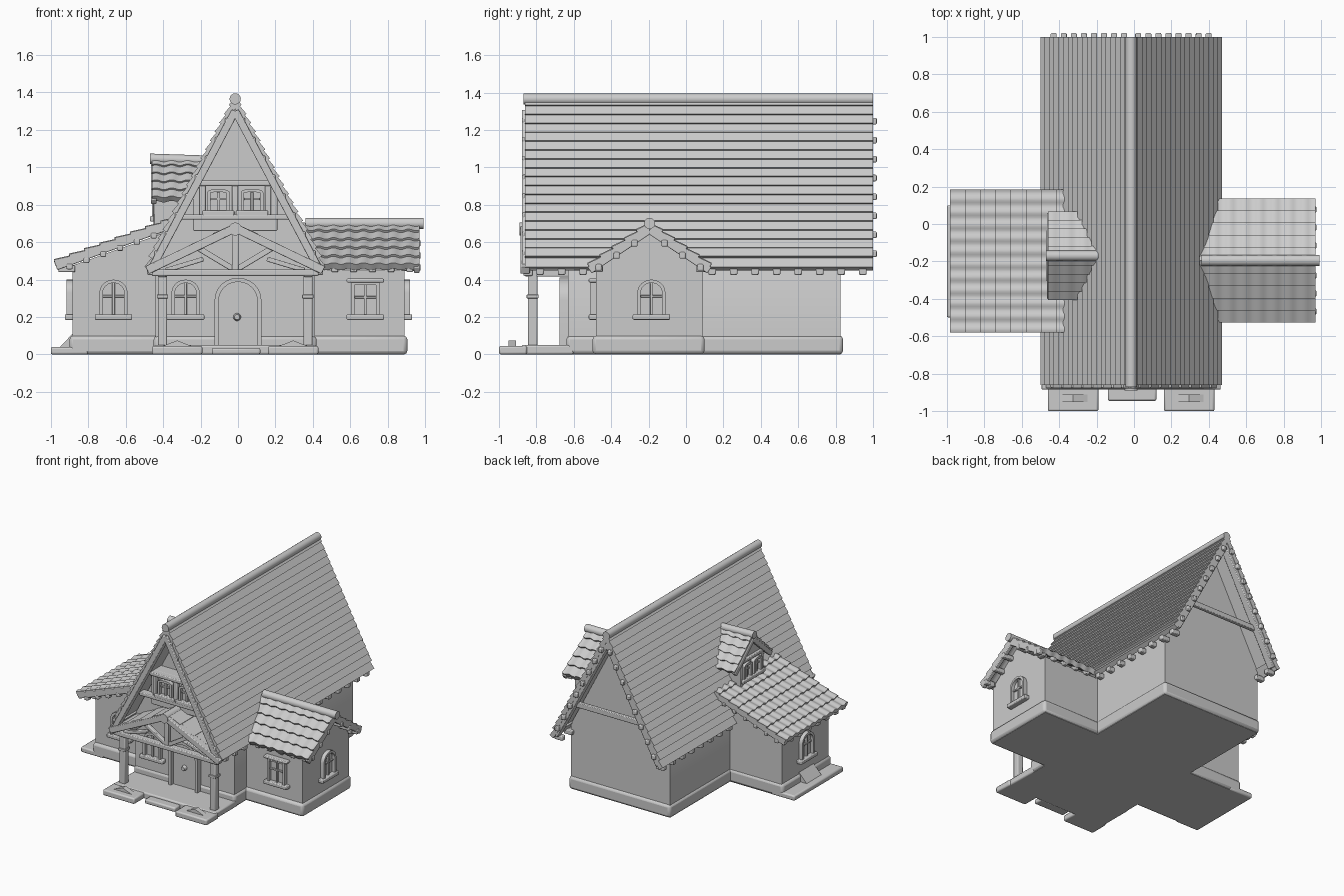
import bpy, bmesh, math
from mathutils import Vector, Matrix

if "Cube" in bpy.data.objects:
    bpy.data.objects.remove(bpy.data.objects["Cube"])

clay = bpy.data.materials.new("pale grey clay")
clay.use_nodes = True
GREY = (0.6, 0.6, 0.6, 1)
clay.diffuse_color = GREY
clay.node_tree.nodes["Principled BSDF"].inputs["Base Color"].default_value = GREY
parts = []
CX = -0.015    # house ridge line
WY = -0.195    # centre line of both wings


def finish(name, bm, bevel=0):
    bmesh.ops.recalc_face_normals(bm, faces=bm.faces)
    mesh = bpy.data.meshes.new(name)
    bm.to_mesh(mesh)
    bm.free()
    mesh.materials.append(clay)
    ob = bpy.data.objects.new(name, mesh)
    bpy.context.scene.collection.objects.link(ob)
    if bevel:
        mod = ob.modifiers.new("soft edges", "BEVEL")
        mod.width, mod.segments = bevel, 2
    parts.append(ob)
    return ob


def loft(name, profile, axis, stations, wave=None, bevel=0):
    """Sweep a (u, z) outline along x or y; wave lifts each station."""
    bm = bmesh.new()
    rings = []
    for s in stations:
        lift = wave(s) if wave else 0
        rings.append([bm.verts.new((s, u, z + lift) if axis == "x" else (u, s, z + lift))
                      for u, z in profile])
    for a, b in zip(rings, rings[1:]):
        for i in range(len(a)):
            j = (i + 1) % len(a)
            bm.faces.new((a[i], a[j], b[j], b[i]))
    bm.faces.new(rings[0])
    bm.faces.new(rings[-1])
    return finish(name, bm, bevel)


def box(name, x, y, z, bevel=0.006):
    """Box from three (low, high) ranges."""
    return loft(name, [(x[0], z[0]), (x[1], z[0]), (x[1], z[1]), (x[0], z[1])], "y", y, None, bevel)


def beam(name, p, q, w, h, bevel=0.005):
    """Timber between two points, w wide and h deep."""
    p, q = Vector(p), Vector(q)
    d = q - p
    ob = box(name, (-w / 2, w / 2), (-h / 2, h / 2), (0, d.length), bevel)
    ob.matrix_world = Matrix.Translation(p) @ d.to_track_quat("Z", "Y").to_matrix().to_4x4()
    return ob


def log(name, p, q, r):
    p, q = Vector(p), Vector(q)
    bm = bmesh.new()
    bmesh.ops.create_cone(bm, cap_ends=True, segments=16, radius1=r, radius2=r, depth=(q - p).length)
    ob = finish(name, bm)
    ob.matrix_world = Matrix.Translation((p + q) / 2) @ (q - p).to_track_quat("Z", "Y").to_matrix().to_4x4()
    return ob


def slope(name, top, low, axis, a, b, courses, thick=0.035, step=0.012, waves=0):
    """Roof slope with overlapping courses, optionally rippled into tiles."""
    top, low = Vector(top), Vector(low)
    d = low - top
    n = Vector((-d.y, d.x)).normalized()
    if n.y < 0:
        n = -n
    pts = []
    for i in range(courses):
        pts += [top + d * (i / courses), top + d * ((i + 1) / courses) + n * step]
    pts += [low - n * thick, top - n * thick]
    k = max(1, waves * 6)
    stations = [a + (b - a) * i / k for i in range(k + 1)]
    ripple = (lambda s: 0.005 * math.sin((s - a) / (b - a) * waves * math.tau)) if waves else None
    return loft(name, pts, axis, stations, ripple)


def arch(w, z0, z1, rise):
    """Half width w outline with a rounded head."""
    return [(w, z0)] + [(w * math.cos(t), z1 - rise + rise * math.sin(t))
                        for t in [math.pi * i / 12 for i in range(13)]] + [(-w, z0)]


def window(name, x, y, z, w, h, rise, angle=0, sill=True):
    """Framed window facing -y, turned about z by angle."""
    m = Matrix.Translation((x, y, z)) @ Matrix.Rotation(angle, 4, "Z")
    t = 0.018
    outer, inner = arch(w, 0, h, rise), arch(w - t, 0, h - t, max(rise - t, 0.001))
    made = [loft(name + "_frame", outer + inner[::-1], "y", (-0.03, 0.02)),
            loft(name + "_pane", inner, "y", (-0.006, 0.02)),
            box(name + "_mullion", (-0.007, 0.007), (-0.02, 0), (0, h - t), 0.002),
            box(name + "_glazing_bar", (t - w, w - t), (-0.018, 0), (h * 0.5, h * 0.5 + 0.012), 0.002)]
    if sill:
        made.append(box(name + "_sill", (-w - 0.025, w + 0.025), (-0.04, 0.02), (-0.025, 0.004)))
    for ob in made:
        ob.matrix_world = m


def gable(apex_z, half, wall_z, centre):
    return [(centre - half, 0), (centre + half, 0), (centre + half, wall_z),
            (centre, apex_z), (centre - half, wall_z)]


# House body, wings and plinths
loft("house_walls", gable(1.31, 0.425, 0.5, CX), "y", (-0.63, 0.825))
loft("right_wing_walls", gable(0.68, 0.285, 0.45, WY), "x", (0.2, 0.89))
loft("left_wing_walls", [(-0.885, 0), (-0.2, 0), (-0.2, 0.72), (-0.885, 0.475)], "y", (-0.48, 0.09))
box("house_plinth", (-0.45, 0.42), (-0.64, 0.84), (0, 0.1), 0.02)
box("right_wing_plinth", (0.3, 0.905), (-0.5, 0.1), (0, 0.1), 0.02)
box("left_wing_plinth", (-0.9, -0.3), (-0.5, 0.1), (0, 0.1), 0.02)

# Main roof: tiled slopes, flared eaves, rafter tails and purlin ends
log("main_ridge", (CX, -0.87, 1.365), (CX, 1, 1.365), 0.03)
for side, label in ((-1, "left"), (1, "right")):
    eave = CX + side * 0.455
    slope("main_roof_" + label, (CX, 1.375), (eave, 0.52), "y", -0.86, 1, 18, 0.03, 0.011)
    slope("eave_flare_" + label, (CX + side * 0.435, 0.53), (CX + side * 0.48, 0.465), "y",
          -0.86, 1, 1, 0.03, 0.006)
    for y in (-0.85, 0.97):
        beam("gable_rafter_" + label, (CX, y, 1.3), (CX + side * 0.44, y, 0.47), 0.055, 0.04)
        for i in range(8):
            f = (i + 0.7) / 8
            px, pz = CX + side * 0.43 * f, 1.3 - 0.81 * f
            box("purlin_end_" + label, (px - 0.016, px + 0.016), (y - 0.026, y + 0.05), (pz, pz + 0.035))
    for i in range(16):
        y = -0.8 + i * 0.115
        box("rafter_tail_" + label, sorted((CX + side * 0.40, CX + side * 0.47)),
            (y, y + 0.04), (0.425, 0.46))
beam("rear_collar_beam", (-0.3, 0.95, 0.74), (0.27, 0.95, 0.74), 0.03, 0.04)

# Front gable window band
box("gable_window_wall", (-0.24, 0.21), (-0.72, -0.6), (0.66, 0.93))
for z, half in ((0.735, 0.3), (0.915, 0.21)):
    box("gable_rail", (CX - half, CX + half), (-0.76, -0.7), (z - 0.014, z + 0.014))
for x in (-0.19, -0.015, 0.16):
    box("gable_post", (x - 0.016, x + 0.016), (-0.75, -0.7), (0.735, 0.915))
for x in (-0.105, 0.075):
    window("gable_window", x, -0.72, 0.765, 0.06, 0.12, 0.02)

# Porch roof, truss, posts and floor
log("porch_ridge_log", (CX, -0.89, 0.67), (CX, -0.6, 0.67), 0.035)
for side, label in ((-1, "left"), (1, "right")):
    slope("porch_roof_" + label, (CX, 0.7), (CX + side * 0.47, 0.465), "y", -0.86, -0.6, 4, 0.02, 0.006)
    beam("porch_rafter_" + label, (CX, -0.86, 0.675), (CX + side * 0.47, -0.86, 0.45), 0.05, 0.045)
    beam("porch_strut_" + label, (CX, -0.84, 0.45), (CX + side * 0.2, -0.84, 0.57), 0.03, 0.03)
    beam("porch_brace_" + label, (CX + side * 0.37, -0.84, 0.45), (CX + side * 0.17, -0.84, 0.51), 0.025, 0.025)
    px = CX + side * 0.388
    box("porch_post_" + label, (px - 0.024, px + 0.024), (-0.845, -0.795), (0.04, 0.43))
    box("porch_side_beam_" + label, (px - 0.024, px + 0.024), (-0.86, -0.6), (0.415, 0.455))
    box("post_collar_" + label, (px - 0.03, px + 0.03), (-0.852, -0.788), (0.30, 0.32), 0.003)
    sx = CX + side * 0.31
    half = 0.135
    box("porch_stone_" + label, (sx - half, sx + half), (-1, -0.85), (0, 0.045), 0.01)
    loft("stone_heap_" + label, [(sx - 0.09, 0.04), (sx + 0.09, 0.04), (sx, 0.075)], "y", (-0.95, -0.91))
box("porch_tie_beam", (-0.46, 0.43), (-0.87, -0.82), (0.42, 0.455))
box("porch_king_post", (CX - 0.018, CX + 0.018), (-0.86, -0.82), (0.44, 0.66))
box("porch_floor", (-0.45, 0.42), (-0.88, -0.6), (0, 0.05), 0.01)
box("porch_step", (-0.14, 0.12), (-0.945, -0.87), (0, 0.035), 0.01)

# Front door with arched frame, planks and ring handle
outer, inner = arch(0.125, 0.045, 0.41, 0.12), arch(0.103, 0.045, 0.388, 0.1)
loft("door_frame", outer + inner[::-1], "y", (-0.675, -0.62))
loft("door_leaf", inner, "y", (-0.645, -0.62))
bm = bmesh.new()
bmesh.ops.create_cone(bm, cap_ends=True, segments=16, radius1=0.022, radius2=0.014, depth=0.03)
finish("door_knob", bm).matrix_world = (Matrix.Translation((-0.005, -0.655, 0.2))
                                        @ Matrix.Rotation(math.pi / 2, 4, "X"))

# Right wing roof
log("right_wing_ridge", (0.36, WY, 0.7), (0.99, WY, 0.7), 0.03)
for side, label in ((-1, "front"), (1, "back")):
    slope("right_wing_roof_" + label, (WY, 0.70), (WY + side * 0.325, 0.475), "x", 0.25, 0.97, 5,
          0.025, 0.013, 9)
    beam("right_wing_rafter_" + label, (0.955, WY, 0.665), (0.955, WY + side * 0.32, 0.45), 0.03, 0.04)
    for i in range(5):
        x = 0.5 + i * 0.1
        box("right_wing_tail_" + label, (x, x + 0.035), sorted((WY + side * 0.25, WY + side * 0.31)), (0.44, 0.475))
    for f in (0.25, 0.55, 0.85):
        y, z = WY + side * 0.32 * f, 0.665 - 0.215 * f
        box("right_wing_purlin_" + label, (0.87, 0.975), (y - 0.016, y + 0.016), (z - 0.035, z))

# Left wing lean-to roof and side ledge
slope("lean_to_roof", (-0.33, 0.73), (-0.98, 0.495), "y", -0.58, 0.185, 8, 0.025, 0.011, 11)
for y in (-0.555, 0.16):
    beam("lean_to_rafter", (-0.36, y, 0.685), (-0.97, y, 0.465), 0.04, 0.03)
    for i in range(6):
        x = -0.9 + i * 0.09
        box("lean_to_purlin", (x - 0.016, x + 0.016), (y - 0.022, y + 0.022), (0.455 + i * 0.033, 0.485 + i * 0.033))
for i in range(6):
    y = -0.5 + i * 0.11
    box("lean_to_tail", (-0.96, -0.87), (y, y + 0.04), (0.44, 0.475))
box("side_ledge", (-1, -0.8), (-0.5, 0.1), (0, 0.04), 0.01)
loft("ledge_stone", [(-0.96, 0.03), (-0.87, 0.03), (-0.885, 0.11)], "y", (-0.3, -0.12))

# Dormer above the lean-to
DY = -0.17
loft("dormer_walls", [(DY - 0.14, 0.62), (DY + 0.14, 0.62), (DY + 0.14, 0.86), (DY, 1.01), (DY - 0.14, 0.86)],
     "x", (-0.43, -0.1))
log("dormer_ridge", (-0.47, DY, 1.045), (-0.17, DY, 1.035), 0.028)
for side, label in ((-1, "front"), (1, "back")):
    slope("dormer_roof_" + label, (DY, 1.05), (DY + side * 0.23, 0.835), "x", -0.46, -0.12, 5, 0.025, 0.01, 4)
    beam("dormer_rafter_" + label, (-0.45, DY, 1.01), (-0.45, DY + side * 0.22, 0.815), 0.03, 0.035)
    beam("dormer_post_" + label, (-0.435, DY + side * 0.125, 0.68), (-0.435, DY + side * 0.125, 0.87), 0.03, 0.03)
beam("dormer_rail", (-0.44, DY - 0.15, 0.87), (-0.44, DY + 0.15, 0.87), 0.025, 0.025)
for y in (DY - 0.06, DY + 0.06):
    window("dormer_window", -0.43, y, 0.735, 0.05, 0.115, 0.02, -math.pi / 2)

# Ground floor windows
window("left_wing_window", -0.665, -0.48, 0.21, 0.075, 0.19, 0.07)
window("front_window", -0.28, -0.63, 0.21, 0.075, 0.19, 0.07)
window("right_wing_window", 0.68, -0.48, 0.21, 0.075, 0.18, 0.004)
box("right_window_lintel", (0.58, 0.78), (-0.52, -0.46), (0.385, 0.405))
window("right_end_window", 0.89, -0.185, 0.21, 0.075, 0.19, 0.07, math.pi / 2)
window("left_end_window", -0.885, -0.195, 0.21, 0.075, 0.19, 0.07, -math.pi / 2)

# Smooth shading with crisp edges
bpy.ops.object.select_all(action="DESELECT")
for ob in parts:
    ob.select_set(True)
bpy.context.view_layer.objects.active = parts[0]
bpy.ops.object.shade_smooth_by_angle(angle=math.radians(35))
